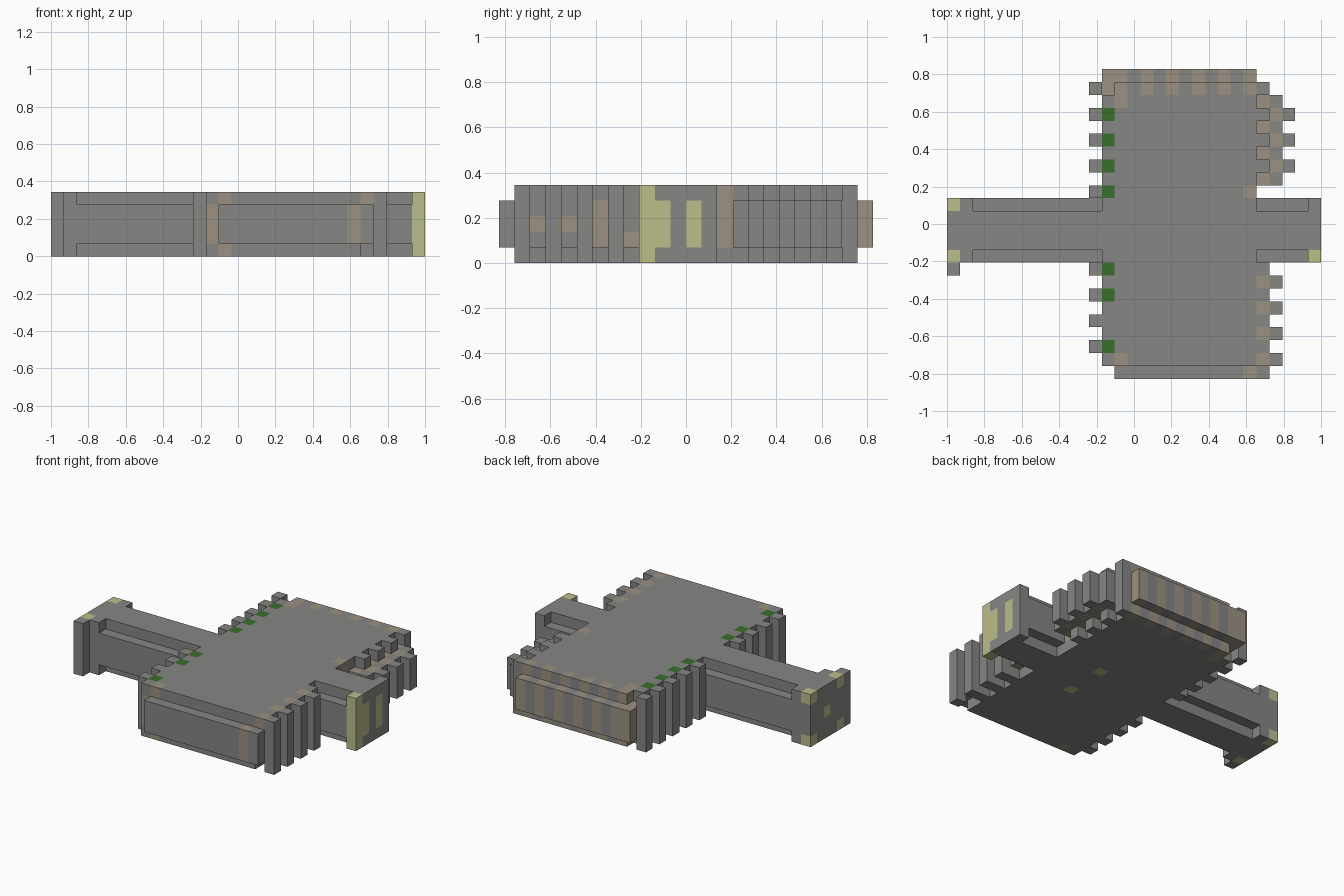
import bpy
import bmesh
from itertools import product
from mathutils import Vector

if "Cube" in bpy.data.objects:
    bpy.data.objects.remove(bpy.data.objects["Cube"], do_unlink=True)

# The model is made of blocks on a regular grid, 29 blocks long
U = 2 / 29
ORIGIN = Vector((-1, -12 * U, 0))
FULL, MID, TOP, BOTTOM = (0, 5), (1, 4), (4, 5), (0, 1)


def material(name, colour):
    m = bpy.data.materials.new(name)
    m.use_nodes = True
    m.diffuse_color = (*colour, 1)
    m.node_tree.nodes["Principled BSDF"].inputs["Base Color"].default_value = (*colour, 1)
    return m


GREY, TAN, YELLOW, GREEN = range(4)
MATERIALS = [
    material("stone_grey", (.24, .24, .235)),
    material("warm_tan", (.33, .285, .215)),
    material("pale_yellow", (.5, .51, .25)),
    material("leaf_green", (.04, .16, .025)),
]


def box(x, y, z):
    """Grid cells of a block; a single number means one cell."""
    spans = [range(*s) if isinstance(s, tuple) else [s] for s in (x, y, z)]
    return set(product(*spans))


def rows(x, ys, z):
    return set().union(*(box(x, y, z) for y in ys))


def arm(x):
    """Arm with stepped edges along its length."""
    return box(x, (10, 13), FULL) | box(x, (9, 14), MID)


# Main block, with stepped corners
body = box((12, 24), (1, 23), FULL) | box(24, (1, 9), FULL) | box(24, 22, FULL)
body -= rows(24, (1, 2, 4, 6, 8), BOTTOM)
body -= box(12, 22, TOP) | box(12, 22, BOTTOM)

parts = {
    "body": body,
    "front_plate": box((13, 25), 0, MID),
    "back_plate": box((12, 24), 23, MID),
    "side_teeth": rows(11, (2, 4, 6, 8, 14, 16, 18, 20, 22), FULL),
    "front_corner_teeth": rows(25, (1, 3, 5, 7), FULL),
    "back_corner_teeth": box((24, 26), (15, 22), MID)
    | rows(26, (16, 18, 20), MID) | rows(24, (16, 18, 20), FULL),
    "long_arm": arm((2, 12)),
    "long_arm_end": box((0, 2), (9, 14), FULL) | box(0, 8, FULL),
    "short_arm": arm((24, 28)),
    "short_arm_end": box(28, (9, 14), FULL),
}

paint = {}


def colour(cells, index):
    paint.update((c, index) for c in cells)


# Tan stripes and patches
for x in range(13, 24, 2):
    colour(box(x, (22, 24), FULL), TAN)
colour(box(12, (22, 24), MID) | box(13, 21, FULL), TAN)
colour(box(12, 1, MID) | box(13, 1, TOP) | box(13, 1, BOTTOM), TAN)
colour(box(23, 0, MID) | rows(24, (1, 3, 5, 7), TOP), TAN)
colour(rows(24, (2, 4), 2) | box(24, 6, MID) | box(24, 8, 1), TAN)
colour(rows(24, (15, 17, 19, 21), MID) | rows(25, (16, 18, 20), MID), TAN)
colour(box(23, 14, (1, 5)), TAN)
# Green spots along the toothed edge
colour(rows(12, (2, 6, 8, 14, 16, 18, 20), TOP), GREEN)
# Yellow marks on the arm ends and the underside
colour(rows(0, (9, 13), TOP) | rows(0, (9, 13), BOTTOM) | box(0, 11, 2), YELLOW)
colour(box(28, 9, FULL) | rows(28, (10, 12), MID), YELLOW)
colour(rows(19, (9, 13), BOTTOM), YELLOW)

solid = set().union(*parts.values())


def build(name, cells):
    """Skin the outside of the cells, then join faces that are flat and alike."""
    bm = bmesh.new()
    for cell in sorted(cells):
        centre = Vector(cell) + Vector((.5, .5, .5))
        for axis, sign in product(range(3), (-1, 1)):
            n = Vector((0, 0, 0))
            n[axis] = sign
            if tuple(int(c + d) for c, d in zip(cell, n)) in solid:
                continue
            a = Vector((0, 0, 0))
            a[(axis + 1) % 3] = .5
            b = n.cross(a)
            corners = (-a - b, a - b, a + b, b - a)
            face = bm.faces.new([bm.verts.new(ORIGIN + U * (centre + n / 2 + c))
                                 for c in corners])
            face.material_index = paint.get(cell, GREY)
    bmesh.ops.remove_doubles(bm, verts=bm.verts, dist=U / 100)
    bmesh.ops.dissolve_limit(bm, angle_limit=.01, verts=bm.verts,
                             edges=bm.edges, delimit={"MATERIAL"})
    mesh = bpy.data.meshes.new(name)
    for m in MATERIALS:
        mesh.materials.append(m)
    bm.to_mesh(mesh)
    bm.free()
    bpy.context.collection.objects.link(bpy.data.objects.new(name, mesh))


for name, cells in parts.items():
    build(name, cells)
